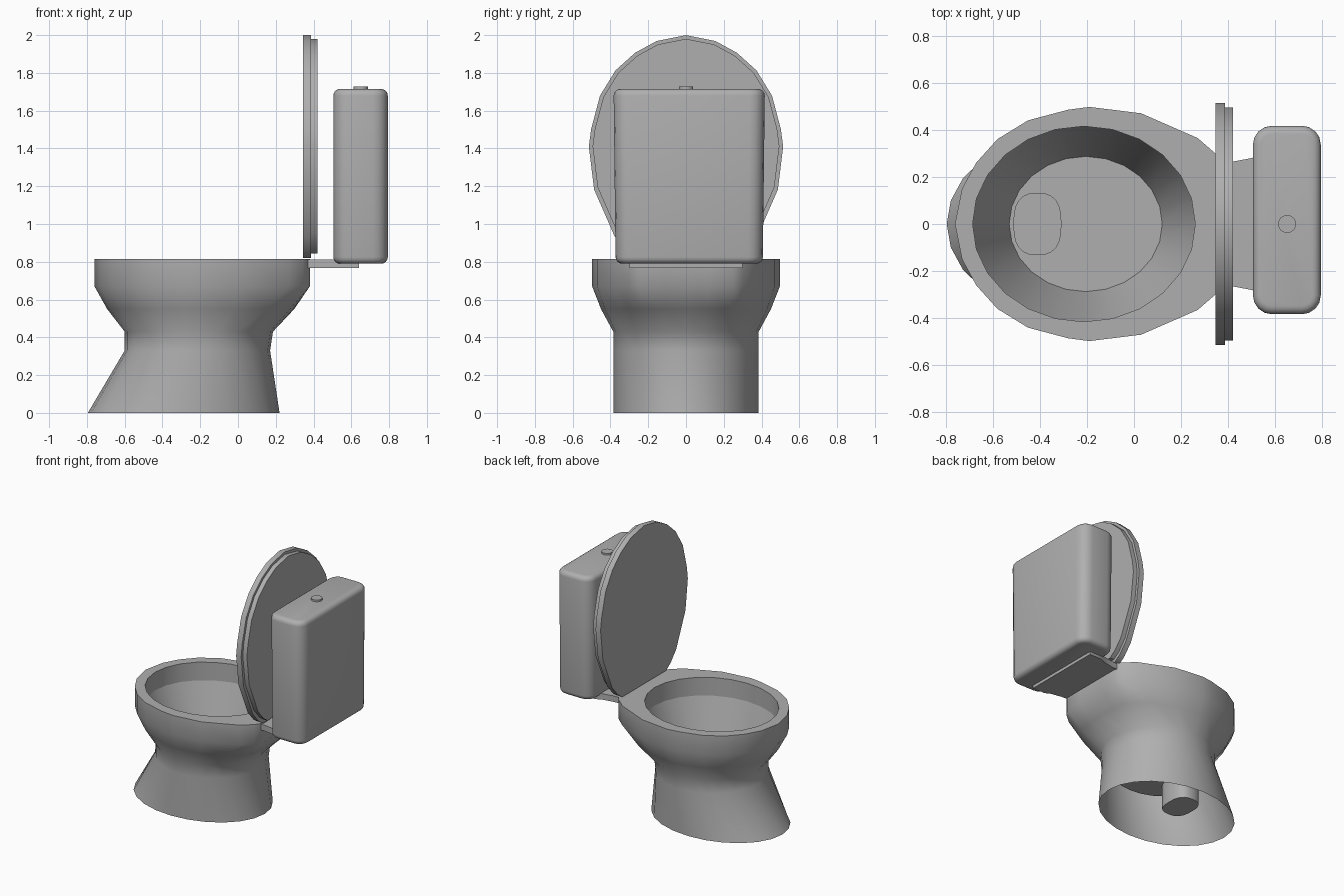
import bpy, bmesh, math

if "Cube" in bpy.data.objects:
    bpy.data.objects.remove(bpy.data.objects["Cube"])

# Mid-grey ceramic
grey = bpy.data.materials.new("grey_ceramic")
grey.diffuse_color = (.43, .43, .43, 1)
grey.use_nodes = True
grey.node_tree.nodes["Principled BSDF"].inputs["Base Color"].default_value = grey.diffuse_color


def loft(name, rings, cap_start=True, cap_end=True, angle=35):
    """Skin a list of equal-length closed rings."""
    bm = bmesh.new()
    loops = [[bm.verts.new(p) for p in r] for r in rings]
    n = len(loops[0])
    for a, b in zip(loops, loops[1:]):
        for i in range(n):
            j = (i + 1) % n
            bm.faces.new((a[i], a[j], b[j], b[i]))
    if cap_start:
        bm.faces.new(loops[0][::-1])
    if cap_end:
        bm.faces.new(loops[-1])
    bmesh.ops.recalc_face_normals(bm, faces=bm.faces)
    me = bpy.data.meshes.new(name)
    bm.to_mesh(me)
    bm.free()
    me.materials.append(grey)
    ob = bpy.data.objects.new(name, me)
    bpy.context.collection.objects.link(ob)
    bpy.ops.object.select_all(action='DESELECT')
    ob.select_set(True)
    bpy.context.view_layer.objects.active = ob
    bpy.ops.object.shade_smooth_by_angle(angle=math.radians(angle))
    return ob


def ellipse(x0, x1, ry, z, power=1.0):
    """24-point ring starting at the -x tip; power < 1 squares it off."""
    pts = []
    for i in range(24):
        a = i * math.tau / 24
        c, s = -math.cos(a), math.sin(a)
        c = math.copysign(abs(c) ** power, c)
        s = math.copysign(abs(s) ** power, s)
        pts.append(((x0 + x1) / 2 + (x1 - x0) / 2 * c, ry * s, z))
    return pts


# Egg outline with a flat back, shared by the rim and lid
half = [(-.76, 0), (-.73, .15), (-.67, .26), (-.58, .36), (-.45, .44),
        (-.28, .485), (-.19, .497), (.03, .47), (.27, .365), (.345, .30),
        (.38, .25), (.38, .12), (.38, 0)]
egg = half + [(x, -y) for x, y in half[-2:0:-1]]


def rim(z):
    return [(x, y, z) for x, y in egg]


# Bowl: open foot, waist, belly, rim and the upright band inside the rim
waist = ellipse(-.60, .185, .385, .43)
belly = [(p[0] * .42 + q[0] * .58, p[1] * .42 + q[1] * .58, .55)
         for p, q in zip(waist, rim(0))]
band = ellipse(-.685, .26, .415, .68)
loft("bowl", [
    ellipse(-.795, .22, .385, 0),
    ellipse(-.60, .17, .385, .33),
    waist,
    belly,
    rim(.67),
    rim(.815),
    ellipse(-.685, .26, .415, .815),
    band,
], cap_start=False, cap_end=False, angle=46)

# Basin: sloping wall, floor and drain stub
basin = loft("basin", [
    band,
    ellipse(-.53, .12, .287, .28),
    ellipse(-.51, -.31, .13, .28, .75),
    ellipse(-.51, -.31, .13, .10, .75),
], cap_start=False)
# Surface is seen from inside the bowl, so it faces up
if basin.data.polygons[24].normal.z < 0:
    basin.data.flip_normals()


# Raised lid: two stacked egg-shaped plates standing upright
def plate(x, z0, z1, w):
    return [(x, y * w, z0 + (.38 - u) / 1.14 * (z1 - z0)) for u, y in egg]


loft("seat", [plate(x, .82, 2.0, 1.035) for x in (.345, .386)])
loft("lid", [plate(x, .845, 1.98, .995) for x in (.386, .42)])

# Flared shelf carrying the tank
side = [(.34, .26), (.42, .265), (.50, .28), (.54, .30), (.64, .30)]
shelf = side + [(x, -y) for x, y in reversed(side)]
loft("tank_shelf", [[(x, y, z) for x, y in shelf] for z in (.768, .812)])


# Tank: rounded box, slightly narrower at the bottom
def box_ring(z, inset, taper=1.0):
    hx, hy, r = .144 - inset, .40 * taper - inset, .08 - inset
    pts = []
    for k, (sx, sy) in enumerate([(1, 1), (-1, 1), (-1, -1), (1, -1)]):
        for i in range(5):
            a = (k + i / 4) * math.pi / 2
            pts.append((.649 + sx * (hx - r) + r * math.cos(a),
                        .017 + sy * (hy - r) + r * math.sin(a), z))
    return pts


R = .035
arc = [(R * (1 - math.cos(t)), R * (1 - math.sin(t)))
       for t in (i * math.pi / 8 for i in range(5))]  # (rise, inset)
bottom = [box_ring(.79 + dz, inset, .975) for dz, inset in arc]
top = [box_ring(1.715 - dz, inset) for dz, inset in reversed(arc)]
loft("tank", bottom + top)

# Flush button
loft("flush_button", [ellipse(.612, .688, .038, z) for z in (1.70, 1.728)])
